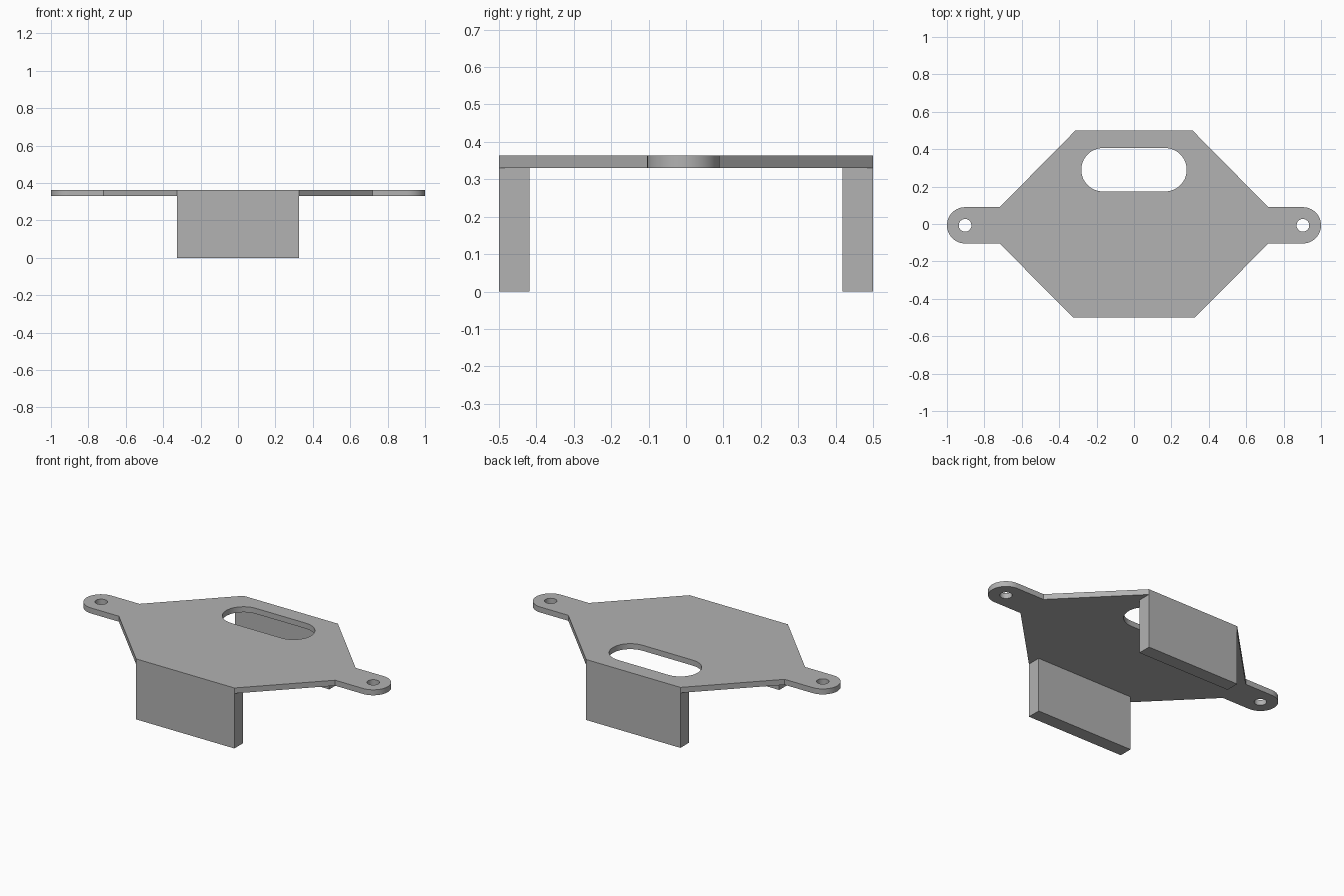
import bpy, bmesh
from math import sin, cos, pi

cube = bpy.data.objects.get("Cube")
if cube:
    bpy.data.objects.remove(cube, do_unlink=True)

GREY = (0.445, 0.445, 0.445, 1)
grey = bpy.data.materials.new("plain grey")
grey.use_nodes = True
grey.diffuse_color = GREY
grey.node_tree.nodes["Principled BSDF"].inputs["Base Color"].default_value = GREY

TOP, UNDER = 0.363, 0.33        # plate heights
EAR_X, EAR_Y, EAR_R = 0.903, -0.007, 0.097
FRONT_W, BACK_W = 0.326, 0.313  # half widths of the two flanges


def arc(cx, cy, r, start, end, steps=24):
    angles = [start + (end - start) * i / steps for i in range(steps + 1)]
    return [(cx + r * cos(a), cy + r * sin(a)) for a in angles]


def add_object(name, bm):
    bmesh.ops.recalc_face_normals(bm, faces=bm.faces)
    mesh = bpy.data.meshes.new(name)
    bm.to_mesh(mesh)
    bm.free()
    mesh.materials.clear()
    mesh.materials.append(grey)
    obj = bpy.data.objects.new(name, mesh)
    bpy.context.collection.objects.link(obj)
    return obj


# Plate outline with rounded ears, plus a slot and two screw holes
outline = [(-FRONT_W, -0.5), (FRONT_W, -0.5), (0.718, EAR_Y - EAR_R)]
outline += arc(EAR_X, EAR_Y, EAR_R, -pi / 2, pi / 2)
outline += [(0.718, EAR_Y + EAR_R), (BACK_W, 0.5), (-BACK_W, 0.5), (-0.718, EAR_Y + EAR_R)]
outline += arc(-EAR_X, EAR_Y, EAR_R, pi / 2, 3 * pi / 2)
outline += [(-0.718, EAR_Y - EAR_R)]
slot = arc(0.166, 0.29, 0.116, -pi / 2, pi / 2) + arc(-0.166, 0.29, 0.116, pi / 2, 3 * pi / 2)
holes = [arc(s * EAR_X, EAR_Y, 0.034, 0, 2 * pi, 32)[:-1] for s in (-1, 1)]

# Fill the profile as a flat curve and extrude it to thickness
curve = bpy.data.curves.new("plate_profile", "CURVE")
curve.dimensions = "2D"
curve.fill_mode = "BOTH"
curve.extrude = (TOP - UNDER) / 2
for loop in [outline, slot] + holes:
    spline = curve.splines.new("POLY")
    spline.points.add(len(loop) - 1)
    for point, (x, y) in zip(spline.points, loop):
        point.co = (x, y, 0, 1)
    spline.use_cyclic_u = True
profile = bpy.data.objects.new("plate_profile", curve)
bpy.context.collection.objects.link(profile)
bpy.context.view_layer.update()
bm = bmesh.new()
bm.from_mesh(profile.to_mesh())
profile.to_mesh_clear()
bpy.data.objects.remove(profile, do_unlink=True)
bmesh.ops.remove_doubles(bm, verts=bm.verts, dist=0.0001)
for f in bm.faces:
    f.material_index = 0
plate = add_object("mounting_plate", bm)
plate.location.z = (TOP + UNDER) / 2

bpy.ops.object.select_all(action="DESELECT")
plate.select_set(True)
bpy.context.view_layer.objects.active = plate
bpy.ops.object.shade_smooth_by_angle()

# Upright flanges below the front and back edges
for name, side, half in (("front_flange", -1, FRONT_W), ("back_flange", 1, BACK_W)):
    bm = bmesh.new()
    bmesh.ops.create_cube(bm, size=1)
    bmesh.ops.scale(bm, vec=(2 * half, 0.082, UNDER), verts=bm.verts)
    bmesh.ops.translate(bm, vec=(0, side * 0.459, UNDER / 2), verts=bm.verts)
    add_object(name, bm)
